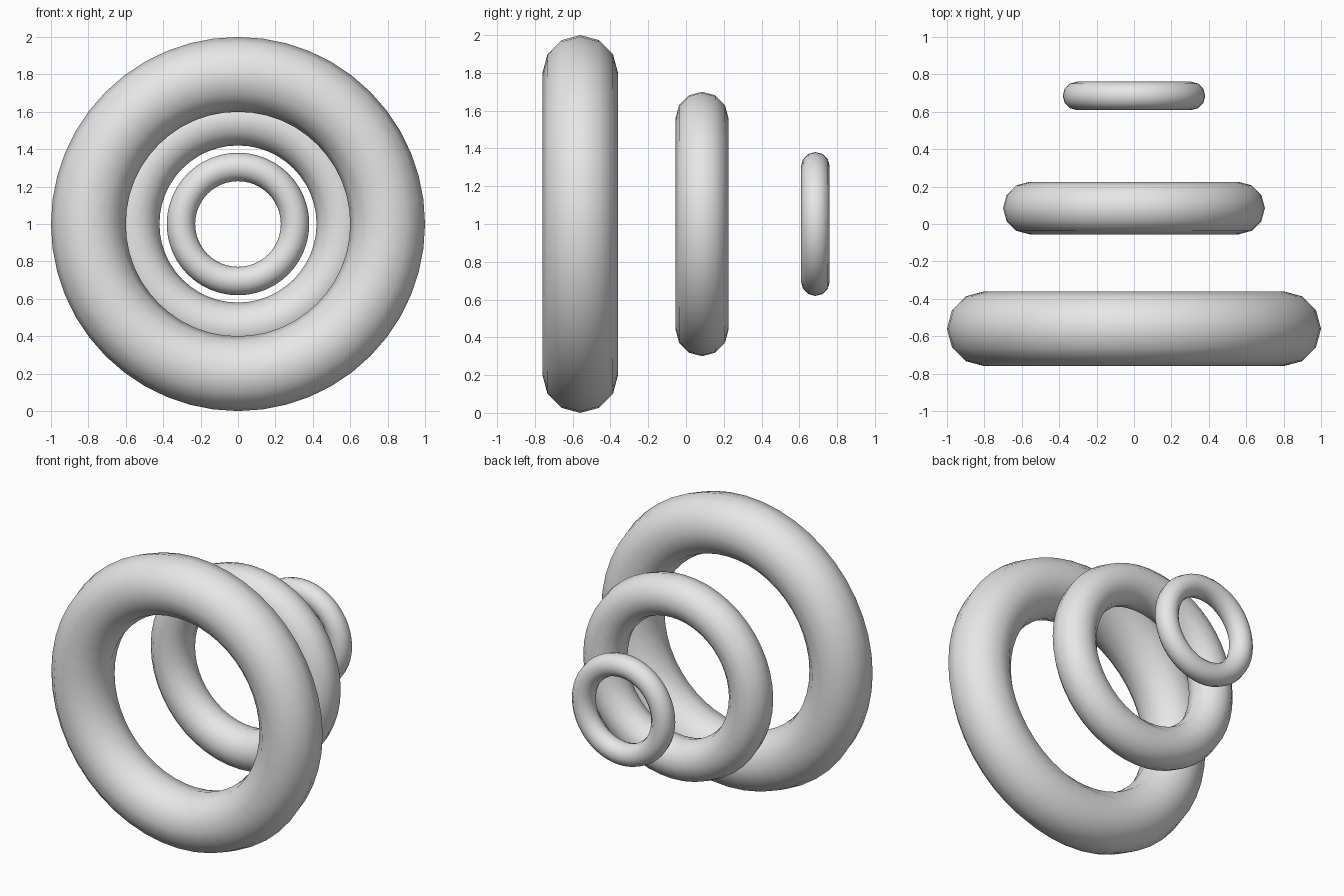
import bpy
import math

# Remove the default object
cube = bpy.data.objects.get("Cube")
if cube:
    bpy.data.objects.remove(cube, do_unlink=True)

# Single grey material
GREY = (0.8, 0.8, 0.8, 1.0)
grey = bpy.data.materials.new("light_grey")
grey.use_nodes = True
grey.diffuse_color = GREY
grey.node_tree.nodes["Principled BSDF"].inputs["Base Color"].default_value = GREY


def add_ring(name, y, radius, thickness):
    """Upright ring whose axis runs front to back."""
    bpy.ops.mesh.primitive_torus_add(
        major_segments=48, minor_segments=12,
        major_radius=radius, minor_radius=thickness,
        location=(0, y, 1), rotation=(math.pi / 2, 0, 0))
    ring = bpy.context.object
    ring.name = name
    ring.data.materials.append(grey)
    bpy.ops.object.shade_smooth()


# Three rings shrinking from front to back
add_ring("large_front_ring", -0.56, 0.8, 0.2)
add_ring("medium_middle_ring", 0.085, 0.56, 0.14)
add_ring("small_back_ring", 0.685, 0.305, 0.076)
